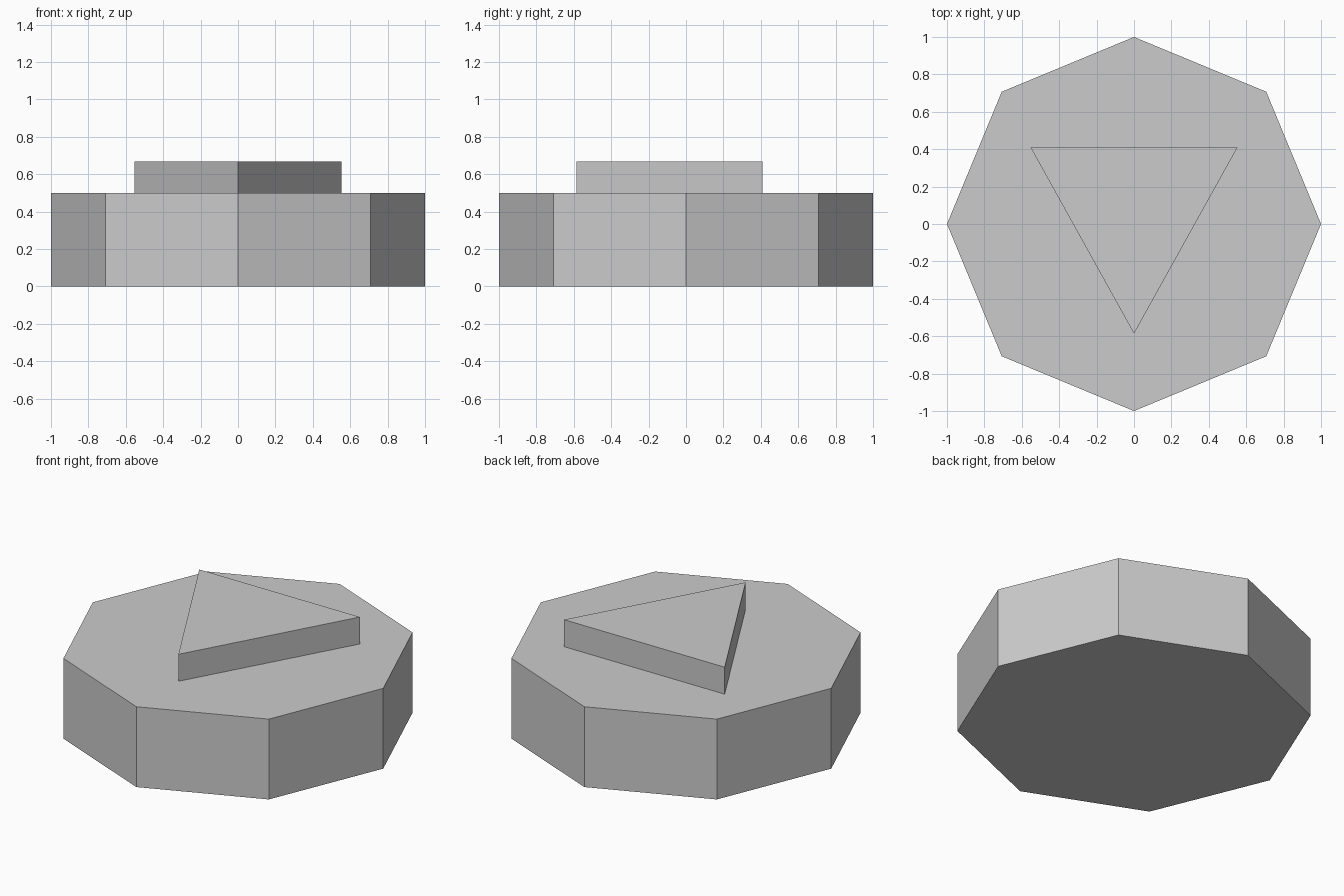
import bpy, bmesh
from math import sin, cos, tau

if "Cube" in bpy.data.objects:
    bpy.data.objects.remove(bpy.data.objects["Cube"])


def prism(name, outline, z0, z1):
    """Closed flat-faced prism from a counter-clockwise outline."""
    bm = bmesh.new()
    base = bm.faces.new([bm.verts.new((x, y, z0)) for x, y in outline])
    top = bmesh.ops.extrude_face_region(bm, geom=[base], use_keep_orig=True)["geom"]
    verts = [g for g in top if isinstance(g, bmesh.types.BMVert)]
    bmesh.ops.translate(bm, verts=verts, vec=(0, 0, z1 - z0))
    bmesh.ops.recalc_face_normals(bm, faces=bm.faces)
    mesh = bpy.data.meshes.new(name)
    bm.to_mesh(mesh)
    bm.free()
    obj = bpy.data.objects.new(name, mesh)
    bpy.context.collection.objects.link(obj)
    return obj


# Octagonal base with corners on the x and y axes
prism("octagon_base", [(cos(tau * i / 8), sin(tau * i / 8)) for i in range(8)], 0, 0.5)

# Raised triangle pointing to the front
prism("raised_triangle", [(0, -0.586), (0.553, 0.409), (-0.553, 0.409)], 0.5, 0.668)
